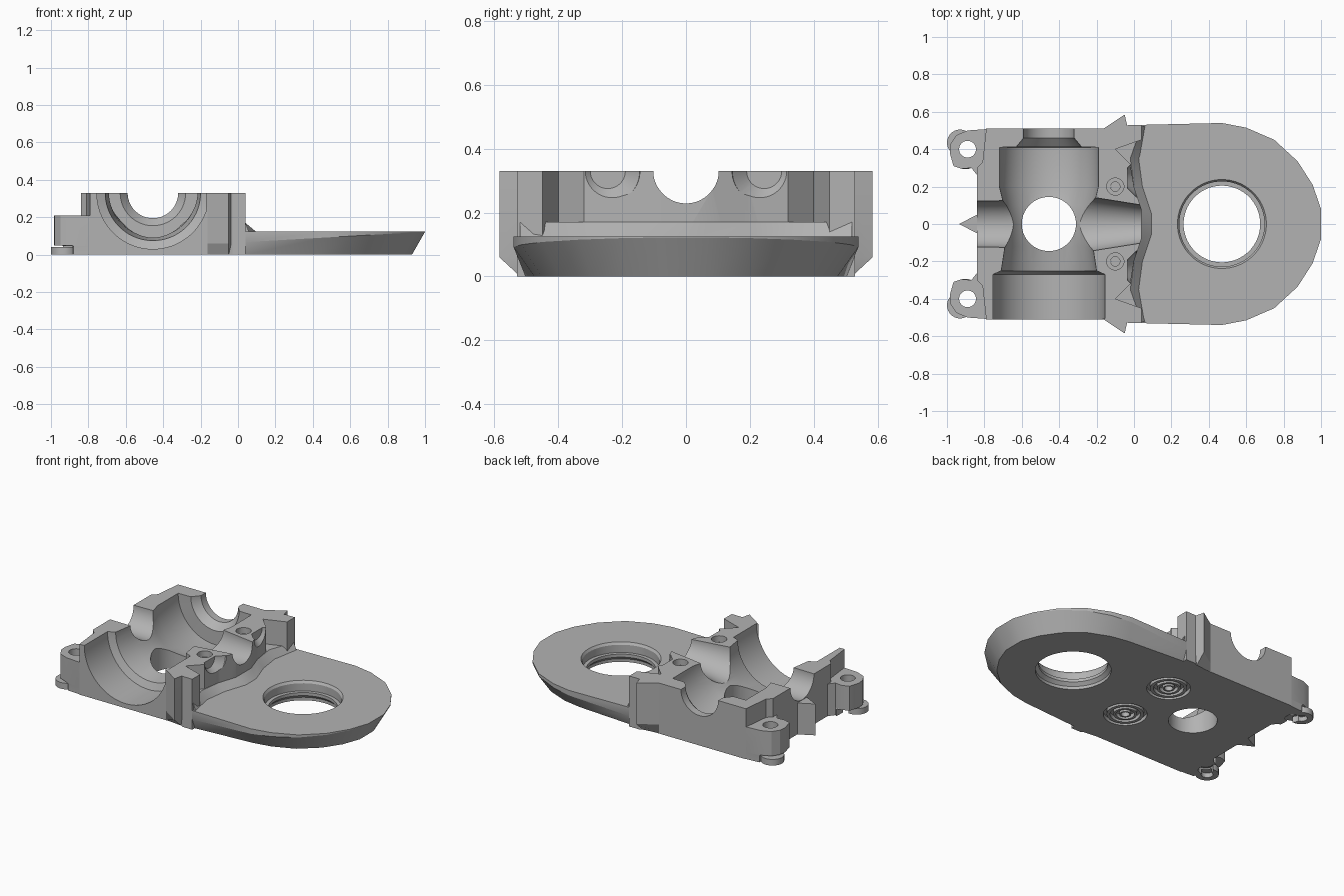
import bpy, bmesh, math

cube = bpy.data.objects.get("Cube")
if cube:
    bpy.data.objects.remove(cube, do_unlink=True)

grey = bpy.data.materials.new("machined_grey")
grey.use_nodes = True
COLOUR = (0.45, 0.45, 0.45, 1)
grey.diffuse_color = COLOUR
grey.node_tree.nodes["Principled BSDF"].inputs["Base Color"].default_value = COLOUR


def loft(name, rings):
    """Skin a stack of equal-length rings and cap both ends."""
    bm = bmesh.new()
    loops = [[bm.verts.new(p) for p in ring] for ring in rings]
    n = len(loops[0])
    for a, b in zip(loops, loops[1:]):
        for i in range(n):
            j = (i + 1) % n
            bm.faces.new((a[i], a[j], b[j], b[i]))
    bm.faces.new(loops[0])
    bm.faces.new(loops[-1])
    bmesh.ops.recalc_face_normals(bm, faces=bm.faces)
    mesh = bpy.data.meshes.new(name)
    bm.to_mesh(mesh)
    bm.free()
    mesh.materials.append(grey)
    obj = bpy.data.objects.new(name, mesh)
    bpy.context.collection.objects.link(obj)
    return obj


def level(outline, z):
    return [(x, y, z) for x, y in outline]


def prism(name, outline, z0, z1):
    return loft(name, [level(outline, z0), level(outline, z1)])


def turned(name, axis, centre, profile, sides=48):
    """Lathe (position, radius) steps along an axis; centre is the other two coordinates."""
    rings = []
    for pos, r in profile:
        ring = []
        for i in range(sides):
            t = 2 * math.pi * (i + 0.5) / sides
            p = [centre[0] + r * math.cos(t), centre[1] + r * math.sin(t)]
            p.insert("xyz".index(axis), pos)
            ring.append(p)
        rings.append(ring)
    return loft(name, rings)


def both_sides(half):
    """Mirror an outline that runs from the centre line to its end."""
    return half + [(x, -y) for x, y in reversed(half)]


def cut(target, cutters):
    for c in cutters:
        c.hide_render = True
        mod = target.modifiers.new("cut", "BOOLEAN")
        mod.operation, mod.solver, mod.object = "DIFFERENCE", "EXACT", c
    bpy.context.view_layer.update()
    evaluated = target.evaluated_get(bpy.context.evaluated_depsgraph_get())
    mesh = bpy.data.meshes.new_from_object(evaluated)
    target.modifiers.clear()
    target.data = mesh


parts, cutters = [], []


def cutter(*args, **kw):
    c = turned("cutter", *args, **kw)
    cutters.append(c)
    return c


# Rounded base plate with an undercut rim
plate_half = [(1.0, 0.08), (0.955, 0.21), (0.875, 0.335), (0.75, 0.45),
              (0.6, 0.515), (0.47, 0.54), (0.04, 0.53), (-0.12, 0.51)]
rim = both_sides(plate_half)
under = [(x * 0.93, y * 0.88) if x > 0.1 else (x, y * 0.95) for x, y in rim]
plate = loft("base_plate", [level(under, 0),
                            [(x, y, 0.065 + 0.057 * max(x, 0)) for x, y in rim],
                            level(rim, 0.125)])

# Housing block with a jagged inner end
block = prism("housing_block", both_sides(
    [(0.04, 0.08), (0, 0.2), (-0.02, 0.32), (-0.1, 0.4), (0.04, 0.45), (0.04, 0.53),
     (-0.03, 0.53), (-0.06, 0.51), (-0.79, 0.51), (-0.81, 0.33), (-0.84, 0.3)]), 0, 0.33)

# Sloping fillet where the block meets the plate
fillet_low = [(0.1, 0.05), (0.05, 0.2), (0.03, 0.35), (0.06, 0.52), (-0.12, 0.5)]
fillet_top = [(0.04, 0.08), (0, 0.2), (-0.02, 0.35), (0.04, 0.52), (-0.12, 0.5)]
parts.append(loft("block_fillet", [level(both_sides(fillet_low), 0.12),
                                   level(both_sides(fillet_top), 0.17)]))

# Main stepped bore along y
TOP = 0.33
bore = cutter("y", (-0.455, TOP), [(-0.6, 0.3), (-0.27, 0.3), (-0.25, 0.255), (-0.12, 0.235),
                                   (0, 0.228), (0.1, 0.24), (0.2, 0.265), (0.41, 0.265),
                                   (0.412, 0.175), (0.46, 0.135), (0.6, 0.135)], sides=64)
# Cross tunnels along x and the floor drain
tunnel = cutter("x", (0, TOP), [(-0.4, 0.18), (-0.2, 0.14), (0.05, 0.1), (0.2, 0.1)])
rear_tunnel = cutter("x", (0, TOP), [(-1.2, 0.115), (-0.7, 0.125), (-0.5, 0.13)])
drain = cutter("z", (-0.455, 0), [(-0.1, 0.145), (0.2, 0.145)])
block_cuts = [bore, tunnel, rear_tunnel, drain]

# Screw holes, conical pockets and ring grooves beneath the screws
shared_cuts = []
for s in (1, -1):
    block_cuts.append(cutter("x", (s * 0.245, TOP), [(-0.035, 0.055), (0.01, 0.1), (0.1, 0.11)]))
    block_cuts.append(cutter("z", (-0.1, s * 0.2), [(0.29, 0.046), (0.4, 0.046)], sides=24))
    shared_cuts.append(cutter("z", (-0.1, s * 0.2), [(-0.1, 0.025), (0.4, 0.025)], sides=24))
    for outer in (0.13, 0.09, 0.055):
        groove = cutter("z", (-0.1, s * 0.2), [(-0.1, outer), (0.025, outer)])
        core = cutter("z", (-0.1, s * 0.2), [(-0.2, outer - 0.02), (0.1, outer - 0.02)])
        cut(groove, [core])
        shared_cuts.append(groove)
cut(block, block_cuts + shared_cuts)

# Stepped seat through the plate
seat_hole = cutter("z", (0.47, 0), [(-0.1, 0.225), (0.02, 0.225), (0.04, 0.205), (0.06, 0.205),
                                    (0.06, 0.228), (0.11, 0.228), (0.125, 0.238), (0.2, 0.238)])
cut(plate, shared_cuts + [seat_hole])
parts += [plate, block]

post_half = [(-0.78, 0.508), (-0.89, 0.5), (-0.95, 0.475), (-0.98, 0.43), (-0.985, 0.38),
             (-0.965, 0.31), (-0.92, 0.295), (-0.87, 0.3), (-0.83, 0.25), (-0.78, 0.25)]
fin_half = [(-0.17, 0.505), (-0.05, 0.585), (-0.03, 0.5)]
for s, side in ((1, "left"), (-1, "right")):
    # Corner posts, stepped over their feet
    full = [(x, s * y) for x, y in post_half]
    short = [(max(x, -0.88 - 0.05 * (abs(x) - 0.88)), y) for x, y in full]
    post = loft(side + "_corner_post", [level(short, 0), level(short, 0.045),
                                        level(full, 0.05), level(full, 0.21)])
    foot = turned(side + "_post_foot", "z", (-0.93, s * 0.435), [(0, 0.07), (0.04, 0.07)], 24)
    hole = cutter("z", (-0.89, s * 0.4), [(-0.1, 0.045), (0.4, 0.045)], sides=24)
    slot = cutter("z", (-0.93, s * 0.435), [(-0.1, 0.035), (0.03, 0.035)], sides=24)
    cut(post, [hole, bore])
    cut(foot, [hole, slot])
    # Side fins with a chamfered lower end
    fin = [(x, s * y) for x, y in fin_half]
    fin_low = [(x, s * min(y, 0.52)) for x, y in fin_half]
    parts += [post, foot, loft(side + "_side_fin", [level(fin_low, 0), level(fin, 0.06),
                                                    level(fin, TOP)])]

# Pointed rib on the outer wall
parts.append(prism("outer_rib", [(-0.82, 0.06), (-0.935, 0), (-0.82, -0.06)], 0, 0.205))

for c in cutters:
    bpy.data.objects.remove(c, do_unlink=True)
for obj in bpy.context.view_layer.objects:
    obj.select_set(obj in parts)
bpy.context.view_layer.objects.active = parts[0]
bpy.ops.object.shade_smooth_by_angle(angle=math.radians(25))
